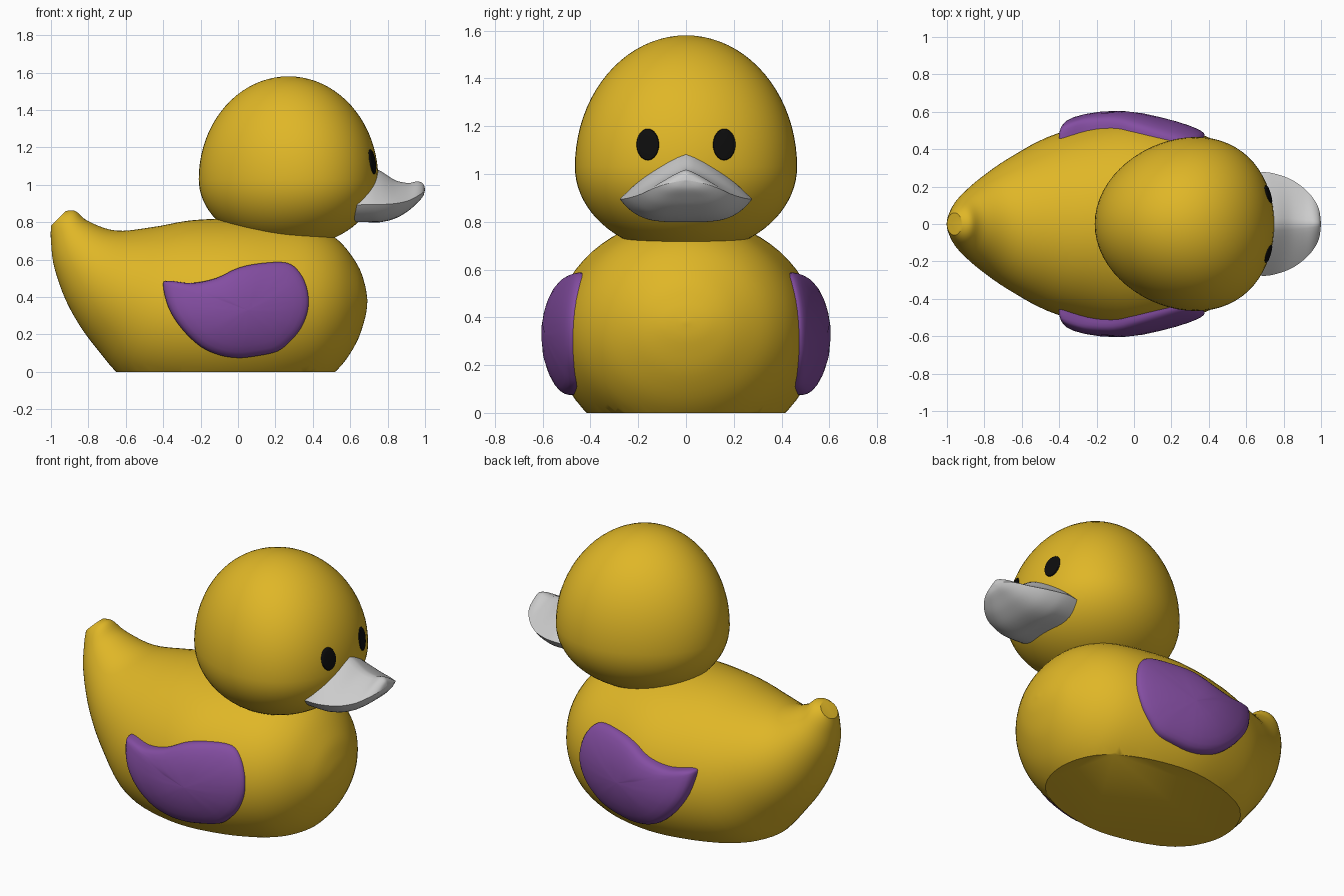
import bpy, bmesh, math
from mathutils import Vector
from mathutils.bvhtree import BVHTree

if "Cube" in bpy.data.objects:
    bpy.data.objects.remove(bpy.data.objects["Cube"])


def material(name, rgb):
    m = bpy.data.materials.new(name)
    m.diffuse_color = (*rgb, 1)
    m.use_nodes = True
    m.node_tree.nodes["Principled BSDF"].inputs["Base Color"].default_value = m.diffuse_color
    return m


yellow = material("yellow", (0.74, 0.47, 0.02))
purple = material("purple", (0.23, 0.075, 0.36))
black = material("black", (0.004, 0.004, 0.004))


def spline(rows, steps, closed=False):
    """Catmull-Rom resampling of a list of number tuples."""
    n, out = len(rows), []
    get = (lambda i: rows[i % n]) if closed else (lambda i: rows[max(0, min(n - 1, i))])
    for i in range(n if closed else n - 1):
        for k in range(steps):
            t = k / steps
            out.append([0.5 * (2 * b + (c - a) * t + (2 * a - 5 * b + 4 * c - d) * t * t
                               + (3 * b - a - 3 * c + d) * t ** 3)
                        for a, b, c, d in zip(get(i - 1), get(i), get(i + 1), get(i + 2))])
    if not closed:
        out.append(list(rows[-1]))
    return out


def loft(name, rings, mat=None, flat_base=False, angle=40):
    """Skin closed rings of points, cap both ends, optionally slice flat at z = 0."""
    bm = bmesh.new()
    vs = [[bm.verts.new(p) for p in ring] for ring in rings]
    n = len(vs[0])
    for a, b in zip(vs, vs[1:]):
        for i in range(n):
            j = (i + 1) % n
            bm.faces.new((a[i], a[j], b[j], b[i]))
    bm.faces.new(vs[0])
    bm.faces.new(vs[-1])
    bmesh.ops.remove_doubles(bm, verts=bm.verts, dist=1e-4)
    if flat_base:
        bmesh.ops.bisect_plane(bm, geom=bm.verts[:] + bm.edges[:] + bm.faces[:],
                               plane_co=(0, 0, 0), plane_no=(0, 0, 1), clear_inner=True)
        bmesh.ops.holes_fill(bm, edges=[e for e in bm.edges if e.is_boundary], sides=0)
    bmesh.ops.recalc_face_normals(bm, faces=bm.faces)
    me = bpy.data.meshes.new(name)
    bm.to_mesh(me)
    bm.free()
    ob = bpy.data.objects.new(name, me)
    bpy.context.collection.objects.link(ob)
    if mat:
        me.materials.append(mat)
    bpy.ops.object.select_all(action='DESELECT')
    ob.select_set(True)
    bpy.context.view_layer.objects.active = ob
    bpy.ops.object.shade_smooth_by_angle(angle=math.radians(angle))
    return ob


def circle(n):
    return [2 * math.pi * i / n for i in range(n)]


# body: tilted oval sections from tail to chest (top x, top z, bottom x, bottom z, half width)
sections = [
    (-0.92, 0.86, -1.0, 0.78, 0.06), (-0.87, 0.86, -1.0, 0.70, 0.10),
    (-0.80, 0.805, -0.98, 0.55, 0.165), (-0.65, 0.755, -0.90, 0.34, 0.265),
    (-0.45, 0.775, -0.76, 0.13, 0.38), (-0.25, 0.81, -0.55, -0.08, 0.485),
    (0.0, 0.82, -0.2, -0.16, 0.553), (0.22, 0.81, 0.1, -0.16, 0.53),
    (0.40, 0.78, 0.38, -0.09, 0.467), (0.54, 0.70, 0.53, 0.01, 0.37),
    (0.64, 0.57, 0.63, 0.15, 0.23), (0.68, 0.46, 0.68, 0.29, 0.11),
    (0.692, 0.38, 0.692, 0.38, 0.0)]
rings = []
for tx, tz, bx, bz, w in spline(sections, 5):
    rings.append([((tx + bx) / 2 + (tx - bx) / 2 * math.cos(t), w * math.sin(t),
                   (tz + bz) / 2 + (tz - bz) / 2 * math.cos(t)) for t in circle(64)])
body = loft("body", rings, yellow, flat_base=True)

# head: egg, blunter towards the face
HZ, UP, DOWN = 1.03, 0.55, 0.365


def head_point(r, z, t):
    return (0.27 + 0.48 * r * math.cos(t) + 0.06 * (r * math.sin(t)) ** 2,
            0.465 * r * math.sin(t), z)


rings = []
for k in range(41):
    a = -math.pi / 2 + math.pi * k / 40
    z = HZ + (UP if a > 0 else DOWN) * math.sin(a)
    rings.append([head_point(math.cos(a), z, t) for t in circle(64)])
loft("head", rings, yellow)

# beak: roof-shaped sections (x, half width, ridge z, side z, underside z)
stations = [
    (0.60, 0.265, 1.11, 0.89, 0.80), (0.69, 0.277, 1.105, 0.895, 0.80),
    (0.76, 0.267, 1.075, 0.895, 0.80), (0.84, 0.238, 1.025, 0.90, 0.82),
    (0.91, 0.19, 1.01, 0.915, 0.86), (0.96, 0.135, 1.018, 0.94, 0.905),
    (0.99, 0.075, 1.005, 0.96, 0.94), (1.0, 0.0, 0.975, 0.975, 0.975)]
rings = []
for x, w, zt, zs, zb in spline(stations, 5):
    ring = []
    for t in circle(48):
        c = abs(math.cos(t))
        z = zs + (zt - zs) * (1 - c ** 1.3) if math.sin(t) >= 0 else zs - (zs - zb) * (1 - c ** 4)
        ring.append((x, w * math.cos(t), z))
    rings.append(ring)
loft("beak", rings, angle=60)


# eyes: thin ovals that follow the head surface
def face_point(y, z, lift):
    r = math.sqrt(1 - ((z - HZ) / UP) ** 2)
    x, y, z = head_point(r, z, math.asin(y / (0.465 * r)))
    return (x + lift, y, z)


# wings: teardrop outline (x, z) padded out from the body side
outline = spline([
    (-0.40, 0.46), (-0.375, 0.487), (-0.25, 0.475), (-0.12, 0.50), (0.0, 0.555),
    (0.12, 0.58), (0.26, 0.583), (0.33, 0.53), (0.37, 0.44), (0.375, 0.34),
    (0.34, 0.24), (0.28, 0.165), (0.21, 0.11), (0.1, 0.085), (0.0, 0.075),
    (-0.1, 0.09), (-0.2, 0.135), (-0.3, 0.23), (-0.37, 0.34)], 4, closed=True)
dg = bpy.context.evaluated_depsgraph_get()
tree = BVHTree.FromObject(body, dg)


def side_y(x, z):
    hit = tree.ray_cast(Vector((x, 2, z)), Vector((0, -1, 0)))[0]
    return hit.y if hit else 0.45


for side, label in ((1, "left"), (-1, "right")):
    rings = []
    for s, lift in ((0.02, 0.006), (0.35, 0.006), (0.7, 0.006), (0.95, 0.005), (1, 0.001), (1, -0.03)):
        rings.append([face_point(side * 0.16 + 0.047 * s * math.cos(t),
                                 1.123 + 0.066 * s * math.sin(t), lift) for t in circle(32)])
    loft(label + "_eye", rings, black)

    rings = []
    for s, f in ((0.02, 1), (0.3, 1), (0.55, 1), (0.75, 0.98), (0.88, 0.92), (0.95, 0.8),
                 (0.985, 0.6), (1, 0.3), (1, -0.5)):
        ring = []
        for px, pz in outline:
            x, z = 0.05 + (px - 0.05) * s, 0.33 + (pz - 0.33) * s
            ring.append((x, side * (side_y(x, z) + (0.047 - 0.065 * x) * f), z))
        rings.append(ring)
    loft(label + "_wing", rings, purple, angle=50)
